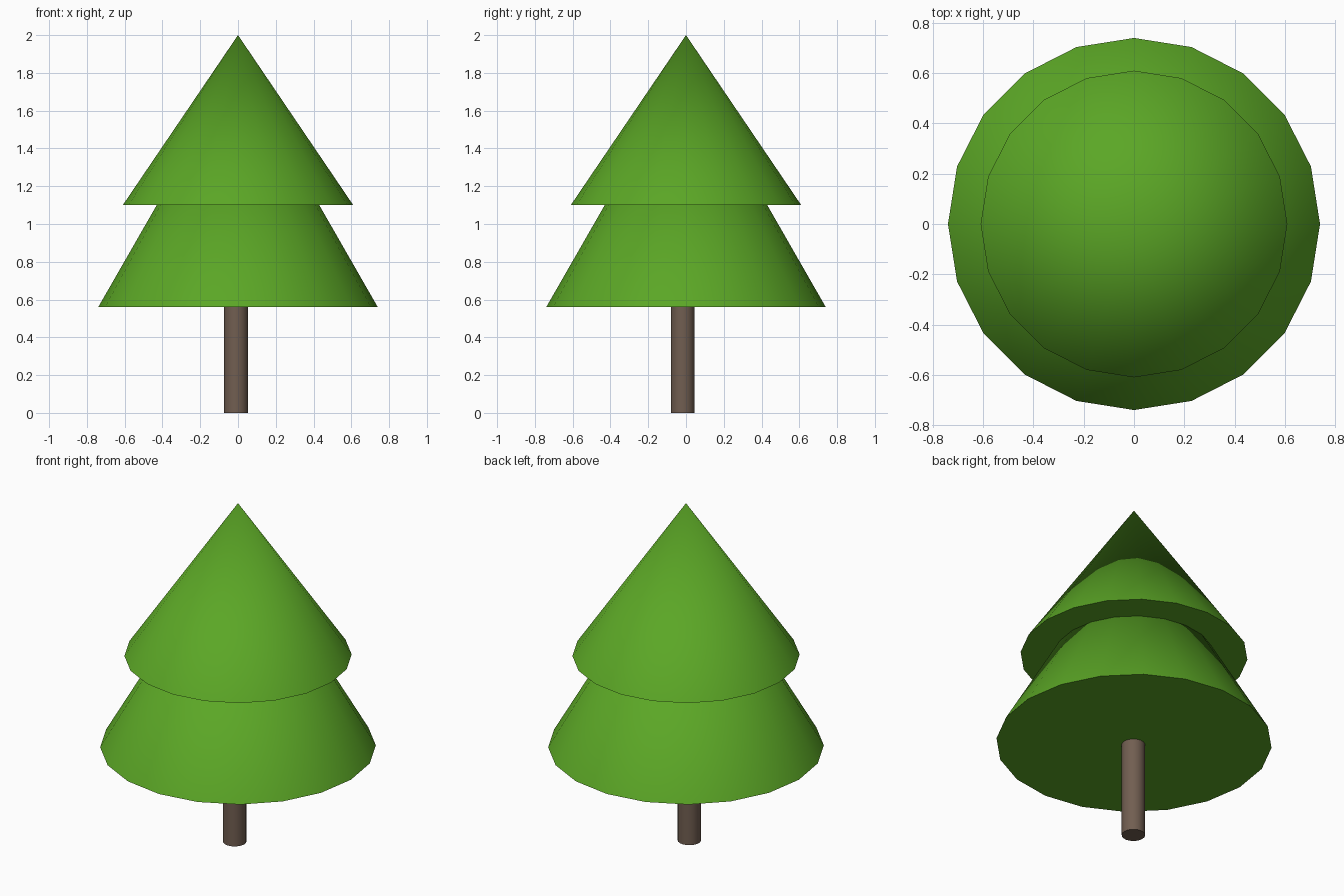
import bpy
import math

if "Cube" in bpy.data.objects:
    bpy.data.objects.remove(bpy.data.objects["Cube"])


def material(name, color):
    m = bpy.data.materials.new(name)
    m.diffuse_color = (*color, 1.0)
    m.use_nodes = True
    m.node_tree.nodes["Principled BSDF"].inputs["Base Color"].default_value = m.diffuse_color
    return m


green = material("leaf green", (0.105, 0.385, 0.019))
brown = material("bark brown", (0.165, 0.112, 0.082))


def tapered(name, x, y, z0, z1, r0, r1, mat, sides=20):
    """Upright cone or cylinder from z0 to z1, smooth sides and sharp rims."""
    bpy.ops.mesh.primitive_cone_add(vertices=sides, radius1=r0, radius2=r1,
                                    depth=z1 - z0, location=(x, y, (z0 + z1) / 2))
    ob = bpy.context.object
    ob.name = name
    ob.data.materials.append(mat)
    bpy.ops.object.shade_smooth_by_angle(angle=math.radians(40))
    return ob


# Trunk, slightly off centre, pushed a little into the foliage
tapered("trunk", -0.01, -0.017, 0.0, 0.58, 0.063, 0.063, brown)

# Two overlapping foliage cones
tapered("lower_foliage", 0, 0, 0.56, 1.85, 0.74, 0.0, green)
tapered("upper_foliage", 0, 0, 1.10, 2.0, 0.61, 0.0, green)
